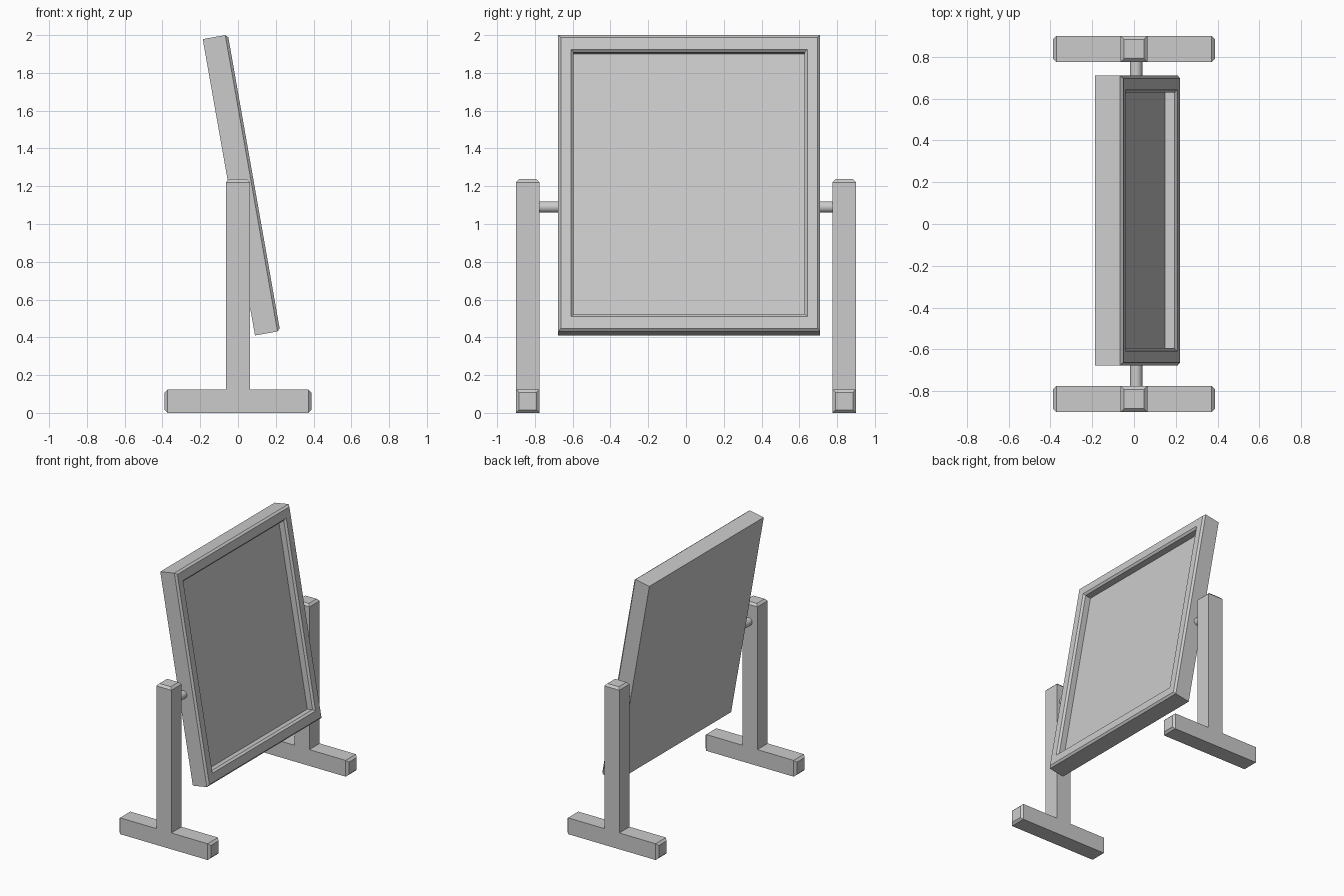
import bpy, bmesh, math
from mathutils import Matrix, Vector

if "Cube" in bpy.data.objects:
    bpy.data.objects.remove(bpy.data.objects["Cube"])


def finish(bm, name):
    bmesh.ops.recalc_face_normals(bm, faces=bm.faces)
    me = bpy.data.meshes.new(name)
    bm.to_mesh(me)
    bm.free()
    ob = bpy.data.objects.new(name, me)
    bpy.context.collection.objects.link(ob)
    return ob


# Tilted mirror panel: rectangular loops (depth, side inset, end inset)
def mirror_panel():
    tilt, width, height = math.radians(10), 1.387, 1.593
    loops = [(0, 0, 0), (.121, 0, 0), (.135, .014, .014),
             (.135, .068, .079), (.121, .082, .093), (.076, .082, .093)]
    bm = bmesh.new()
    rings = []
    for d, iy, iz in loops:
        y0, y1, z0, z1 = -width / 2 + iy, width / 2 - iy, iz, height - iz
        rings.append([bm.verts.new((d, y, z)) for y, z in
                      ((y0, z0), (y1, z0), (y1, z1), (y0, z1))])
    for a, b in zip(rings, rings[1:]):
        for i in range(4):
            j = (i + 1) % 4
            bm.faces.new((a[i], a[j], b[j], b[i]))
    bm.faces.new(rings[0])
    bm.faces.new(rings[-1])
    ob = finish(bm, "mirror_panel")
    ob.location = (.09, .017, .41)
    ob.rotation_euler = (0, -tilt, 0)


# Upright with its foot: a T profile, chamfered at its three ends
def stand(side, name):
    post, foot, low, top = .064, .388, .125, 1.237
    prof = [(-foot, 0), (foot, 0), (foot, low), (post, low),
            (post, top), (-post, top), (-post, low), (-foot, low)]
    bm = bmesh.new()
    face = bm.faces.new([bm.verts.new((x, side * .775, z)) for x, z in prof])
    ext = bmesh.ops.extrude_face_region(bm, geom=[face], use_keep_orig=True)
    verts = [v for v in ext["geom"] if isinstance(v, bmesh.types.BMVert)]
    bmesh.ops.translate(bm, verts=verts, vec=(0, side * .125, 0))

    def is_end(f):
        c = f.calc_center_median()
        return len(f.verts) == 4 and (abs(c.x) > foot - .01 or c.z > top - .01)
    edges = {e for f in bm.faces if is_end(f) for e in f.edges}
    bmesh.ops.bevel(bm, geom=list(edges), offset=.016, segments=1, affect='EDGES')
    finish(bm, name)


# Pivot pin between panel and upright
def pivot(side, name):
    inner, outer = (.71 if side > 0 else .676) - .02, .79
    bpy.ops.mesh.primitive_cylinder_add(
        vertices=32, radius=.03, depth=outer - inner,
        location=(.01, side * (inner + outer) / 2, 1.09),
        rotation=(math.pi / 2, 0, 0))
    bpy.context.object.name = name
    bpy.ops.object.shade_smooth_by_angle(angle=math.radians(35))


mirror_panel()
for side, label in ((-1, "near"), (1, "far")):
    stand(side, label + "_stand")
    pivot(side, label + "_pivot")
